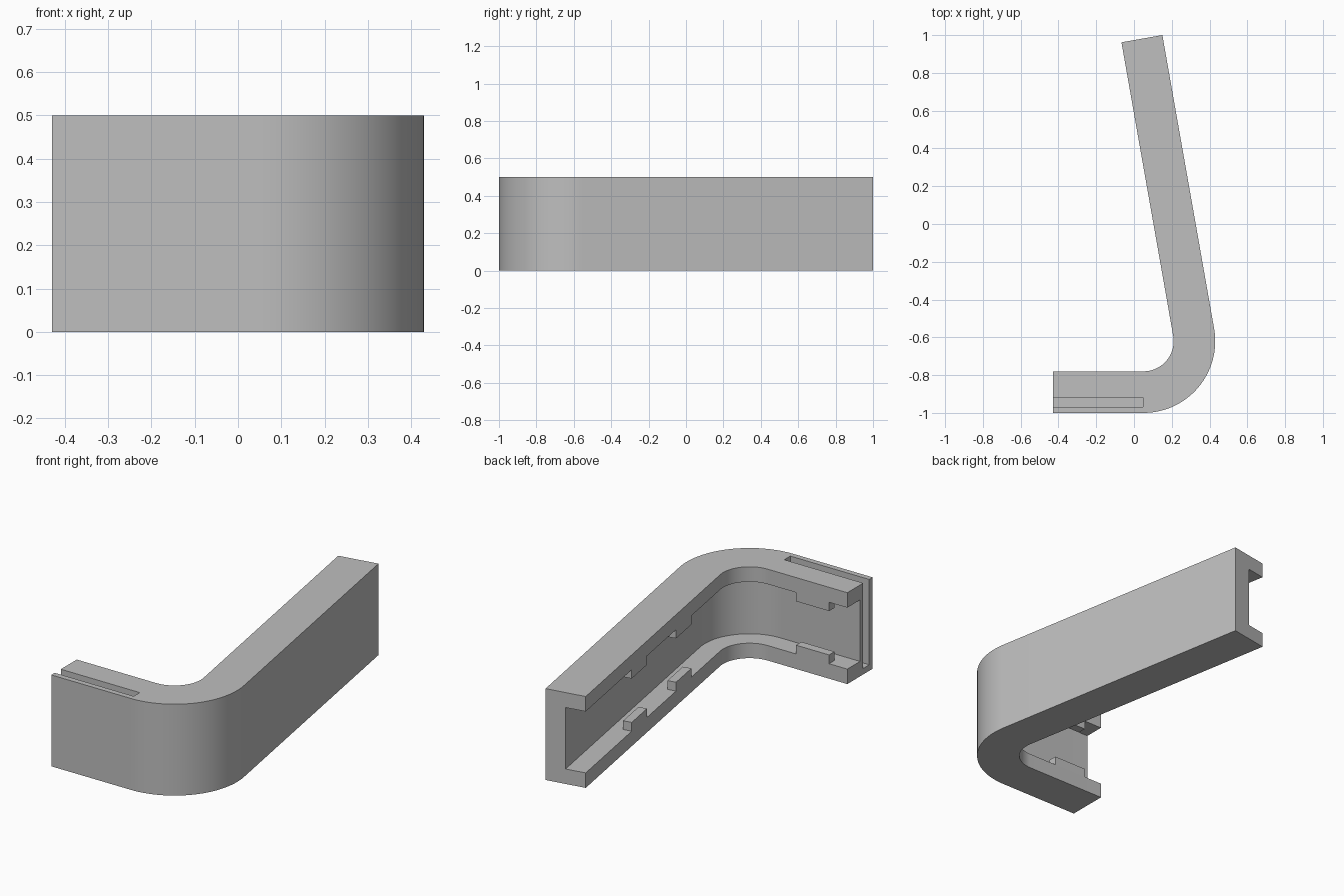
import bpy, bmesh
from math import sin, cos, radians
from mathutils import Vector, Matrix

cube = bpy.data.objects.get("Cube")
if cube:
    bpy.data.objects.remove(cube, do_unlink=True)

HEIGHT, DEPTH, WEB, FLANGE = 0.5, 0.22, 0.11, 0.082
CENTRE, RADIUS = Vector((0.05, -0.62, 0)), 0.38
BEND = radians(100)
SHORT, LONG = 0.48, 1.578
STEPS = 32

grey = bpy.data.materials.new("plain_grey")
grey.use_nodes = True
grey.diffuse_color = (0.52, 0.52, 0.52, 1)
grey.node_tree.nodes["Principled BSDF"].inputs["Base Color"].default_value = grey.diffuse_color


def make_object(name, bm):
    bmesh.ops.recalc_face_normals(bm, faces=bm.faces)
    mesh = bpy.data.meshes.new(name)
    bm.to_mesh(mesh)
    bm.free()
    mesh.materials.append(grey)
    obj = bpy.data.objects.new(name, mesh)
    bpy.context.collection.objects.link(obj)
    return obj


def make_box(name, low, high, frame=Matrix()):
    """Box between two corners, placed in a local frame."""
    low, high = Vector(low), Vector(high)
    bm = bmesh.new()
    bmesh.ops.create_cube(bm, size=1)
    for v in bm.verts:
        v.co = frame @ (Vector(a * b for a, b in zip(v.co, high - low)) + (low + high) / 2)
    return make_object(name, bm)


def outward(angle):
    """Direction from the bend centre to the outer wall."""
    return Vector((sin(angle), -cos(angle), 0))


# Path of the outer wall: short arm, round bend, long arm
path = [(CENTRE + outward(0) * RADIUS - Vector((SHORT, 0, 0)), outward(0))]
for i in range(STEPS + 1):
    n = outward(BEND * i / STEPS)
    path.append((CENTRE + n * RADIUS, n))
end_normal = outward(BEND)
along = Vector((cos(BEND), sin(BEND), 0))
path.append((path[-1][0] + along * LONG, end_normal))

# C-shaped section as (depth from outer wall, height)
section = [(0, 0), (DEPTH, 0), (DEPTH, FLANGE), (WEB, FLANGE),
           (WEB, HEIGHT - FLANGE), (DEPTH, HEIGHT - FLANGE), (DEPTH, HEIGHT), (0, HEIGHT)]

# Bent channel
bm = bmesh.new()
rings = [[bm.verts.new(p - n * d + Vector((0, 0, z))) for d, z in section] for p, n in path]
for a, b in zip(rings, rings[1:]):
    for i in range(len(section)):
        j = (i + 1) % len(section)
        bm.faces.new((a[i], a[j], b[j], b[i]))
bm.faces.new(rings[0])
bm.faces.new(rings[-1])
channel = make_object("bent_channel", bm)

# Slot in the short arm, open at the top and at the end
cutter = make_box("slot_cutter", (-0.6, -0.97, 0.033), (0.048, -0.918, 0.7))
cutter.hide_render = True
cut = channel.modifiers.new("slot", 'BOOLEAN')
cut.operation = 'DIFFERENCE'
cut.solver = 'EXACT'
cut.object = cutter
bpy.context.view_layer.objects.active = channel
channel.select_set(True)
bpy.ops.object.modifier_apply(modifier=cut.name)
bpy.data.objects.remove(cutter, do_unlink=True)
bpy.ops.object.shade_smooth_by_angle(angle=radians(30))

# Retaining tabs on the flange lips, in pairs below and above
TAB_DEPTH, TAB_HEIGHT = 0.047, 0.048


def tab_pair(name, origin, direction, inward, start, stop):
    """Local x runs along the arm, local y from the lip to the web."""
    frame = Matrix((direction, inward, Vector((0, 0, 1)))).transposed().to_4x4()
    frame.translation = origin
    for side, z in (("lower", FLANGE), ("upper", HEIGHT - FLANGE - TAB_HEIGHT)):
        make_box(f"{name}_{side}", (start, 0, z), (stop, TAB_DEPTH, z + TAB_HEIGHT), frame)


long_lip = path[-1][0] - end_normal * DEPTH
tab_pair("long_arm_end_tab", long_lip, -along, end_normal, 0.54, 0.72)
tab_pair("long_arm_middle_tab", long_lip, -along, end_normal, 1.06, 1.24)
short_lip = path[0][0] - outward(0) * DEPTH
tab_pair("short_arm_tab", short_lip, Vector((1, 0, 0)), outward(0), 0.11, 0.31)
